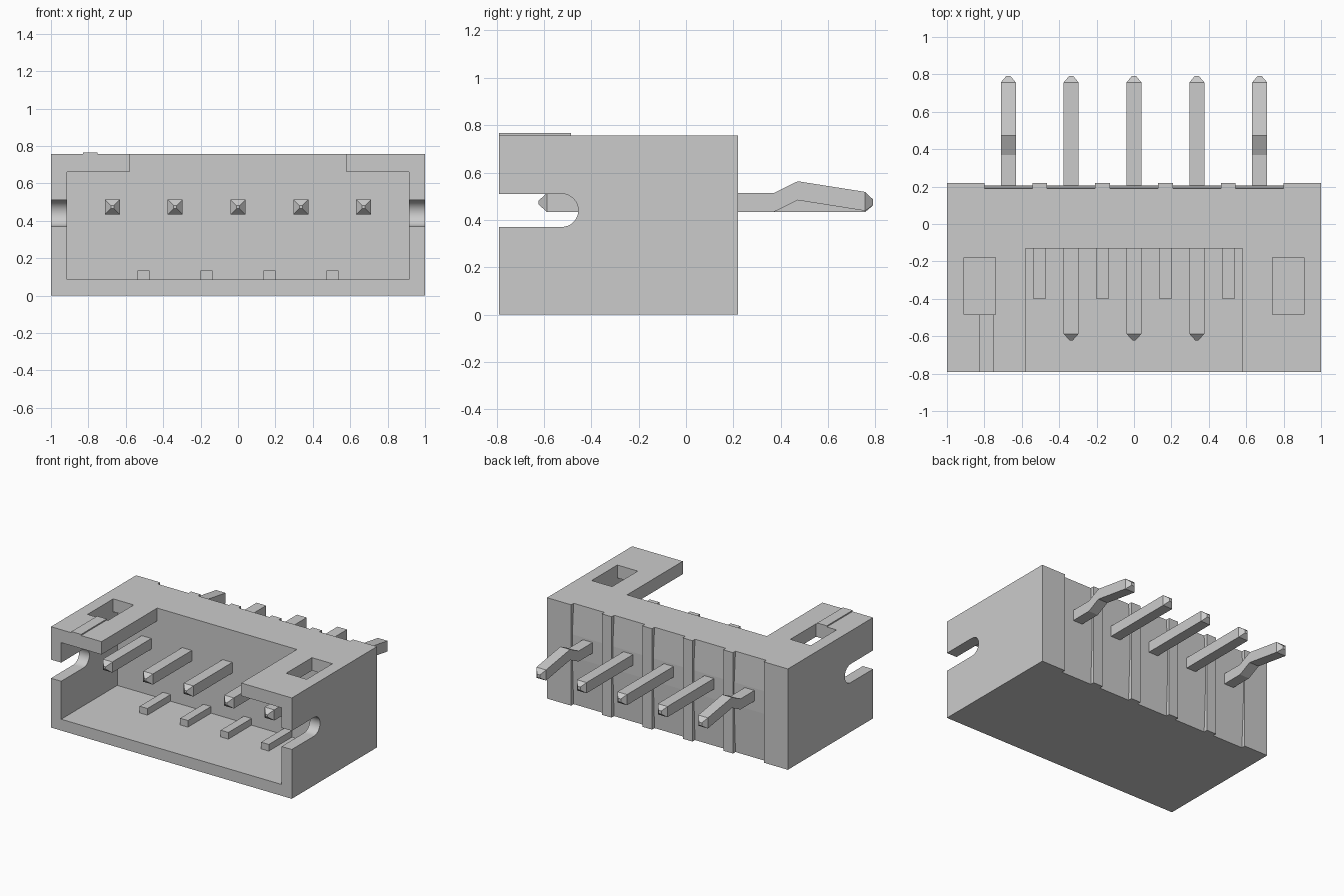
import bpy, bmesh, math

if "Cube" in bpy.data.objects:
    bpy.data.objects.remove(bpy.data.objects["Cube"])

PITCH = 0.336
PIN_X = [PITCH * i for i in range(-2, 3)]
GAP_X = [PITCH * (i + 0.5) for i in range(-2, 2)]


def finish(name, bm):
    bmesh.ops.recalc_face_normals(bm, faces=bm.faces)
    mesh = bpy.data.meshes.new(name)
    bm.to_mesh(mesh)
    bm.free()
    obj = bpy.data.objects.new(name, mesh)
    bpy.context.collection.objects.link(obj)
    return obj


def loft(name, rings):
    """Skin a list of matching vertex rings and cap both ends."""
    bm = bmesh.new()
    rows = [[bm.verts.new(p) for p in ring] for ring in rings]
    n = len(rows[0])
    for a, b in zip(rows, rows[1:]):
        for i in range(n):
            j = (i + 1) % n
            bm.faces.new((a[i], a[j], b[j], b[i]))
    bm.faces.new(rows[0])
    bm.faces.new(rows[-1])
    return finish(name, bm)


def prism(name, x0, x1, yz):
    """Extrude a y-z outline along x."""
    return loft(name, [[(x, y, z) for y, z in yz] for x in (x0, x1)])


def box(name, x0, x1, y0, y1, z0, z1):
    return prism(name, x0, x1, [(y0, z0), (y1, z0), (y1, z1), (y0, z1)])


def cut(obj, cutter):
    mod = obj.modifiers.new("cut", 'BOOLEAN')
    mod.operation = 'DIFFERENCE'
    mod.solver = 'EXACT'
    mod.object = cutter
    bpy.context.view_layer.objects.active = obj
    bpy.ops.object.modifier_apply(modifier=mod.name)
    bpy.data.objects.remove(cutter, do_unlink=True)


def pin(name, x, path):
    """Square pin swept along y; path holds (y, centre z, half width)."""
    rings = []
    for y, z, h in path:
        hx, hz = h, h
        rings.append([(x - hx, y, z - hz), (x + hx, y, z - hz),
                      (x + hx, y, z + hz), (x - hx, y, z + hz)])
    return loft(name, rings)


# Housing shell with the mating cavity and the open top
housing = box("housing", -1, 1, -0.79, 0.22, 0, 0.757)
cut(housing, box("cavity", -0.915, 0.915, -0.9, -0.125, 0.085, 0.66))
cut(housing, box("top_opening", -0.58, 0.58, -0.9, -0.13, 0.5, 0.9))

# Windows in the top wall
for s in (-1, 1):
    cut(housing, box("window", s * 0.825 - 0.085, s * 0.825 + 0.085,
                     -0.485, -0.18, 0.5, 0.9))

# Round-ended slots through both side walls
arc = [(-0.525 + 0.07 * math.cos(a), 0.44 + 0.07 * math.sin(a))
       for a in (math.radians(-90 + 180 * i / 16) for i in range(17))]
cut(housing, prism("side_slot", -1.2, 1.2, [(-0.9, 0.37)] + arc + [(-0.9, 0.51)]))

# Slightly sloped recesses on the back, leaving ribs between the pins
recess = [(0.3, -0.1), (0.19, -0.1), (0.19, 0.0), (0.205, 0.36),
          (0.205, 0.53), (0.19, 0.757), (0.19, 0.9), (0.3, 0.9)]
for x in PIN_X:
    cut(housing, prism("recess", x - 0.128, x + 0.128, recess))

bpy.ops.object.select_all(action='DESELECT')
housing.select_set(True)
bpy.context.view_layer.objects.active = housing
bpy.ops.object.shade_smooth_by_angle(angle=math.radians(20))
# Keep the gentle recess slopes flat
for poly in housing.data.polygons:
    if poly.center.y > 0:
        poly.use_smooth = False

# First-position marker on the top
box("position_marker", -0.83, -0.75, -0.79, -0.485, 0.74, 0.766)

# Keying ribs on the cavity floor
for i, x in enumerate(GAP_X):
    box(f"floor_rib_{i + 1}", x - 0.032, x + 0.032, -0.40, -0.12, 0.08, 0.135)

# Contact pins, the outer two kinked to grip the board
ZC, H = 0.473, 0.04
front = [(-0.623, ZC, 0.008), (-0.587, ZC, H)]
for i, x in enumerate(PIN_X):
    if i in (0, 4):
        bend = [(0.37, ZC, H), (0.472, 0.523, H), (0.757, 0.478, H), (0.79, 0.474, 0.012)]
        path = front + bend
    else:
        path = front + [(0.757, ZC, H), (0.79, ZC, 0.012)]
    pin(f"pin_{i + 1}", x, path)
